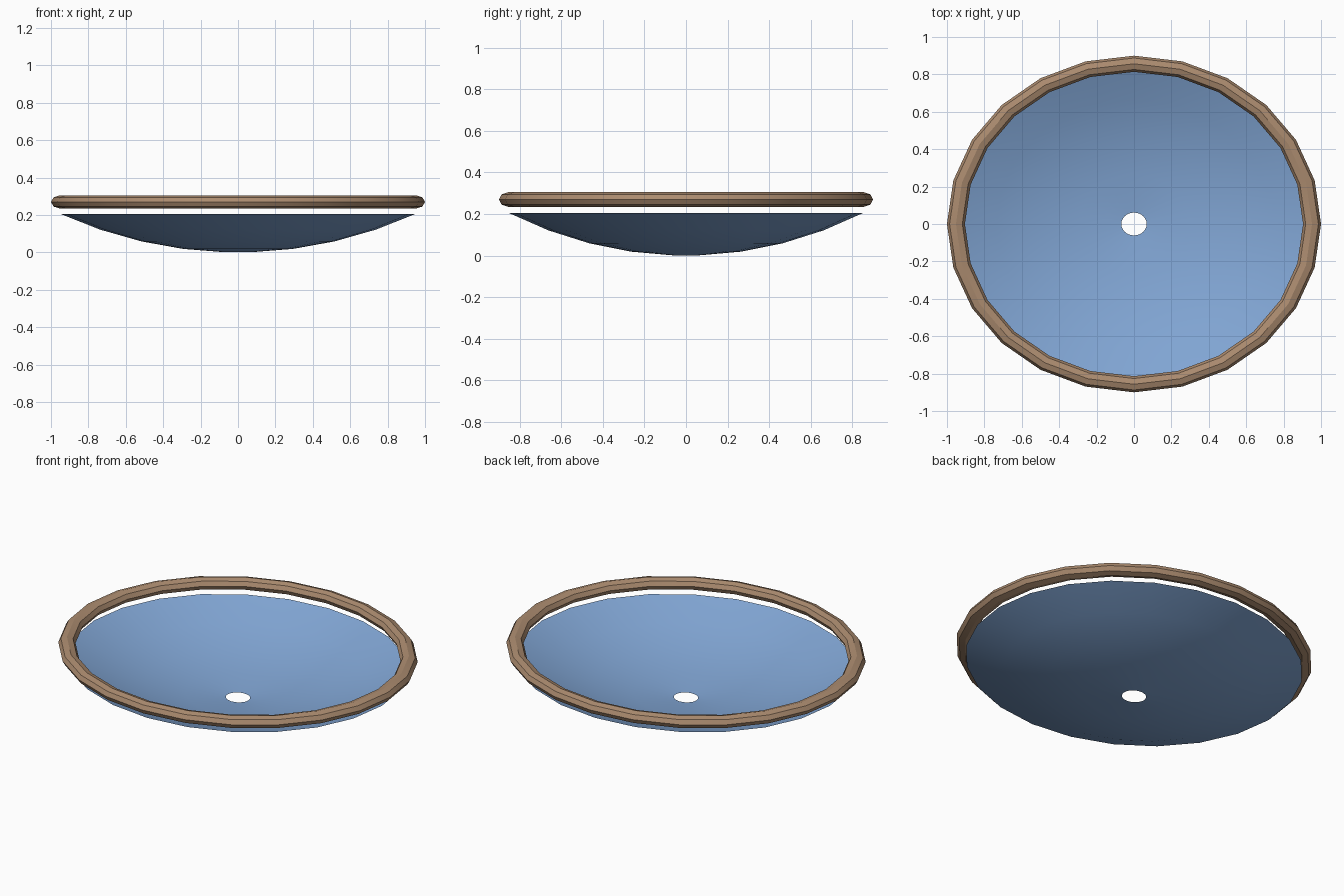
import bpy, bmesh, math

cube = bpy.data.objects.get("Cube")
if cube:
    bpy.data.objects.remove(cube, do_unlink=True)

SEGMENTS = 24
DEPTH_RATIO = 0.9  # the dish is slightly oval


def material(name, rgb):
    mat = bpy.data.materials.new(name)
    mat.use_nodes = True
    mat.diffuse_color = (*rgb, 1)
    mat.node_tree.nodes["Principled BSDF"].inputs["Base Color"].default_value = (*rgb, 1)
    return mat


def lathe(name, profile, mat, closed=False):
    """Sweep an (radius, z) profile around an oval."""
    bm = bmesh.new()
    rings = []
    for r, z in profile:
        angles = [2 * math.pi * i / SEGMENTS for i in range(SEGMENTS)]
        rings.append([bm.verts.new((r * math.cos(a), DEPTH_RATIO * r * math.sin(a), z))
                      for a in angles])
    pairs = list(zip(rings, rings[1:]))
    if closed:
        pairs.append((rings[-1], rings[0]))
    for lower, upper in pairs:
        for i in range(SEGMENTS):
            j = (i + 1) % SEGMENTS
            bm.faces.new((lower[i], lower[j], upper[j], upper[i]))
    mesh = bpy.data.meshes.new(name)
    bm.to_mesh(mesh)
    bm.free()
    mesh.materials.append(mat)
    obj = bpy.data.objects.new(name, mesh)
    bpy.context.collection.objects.link(obj)
    bpy.ops.object.select_all(action="DESELECT")
    obj.select_set(True)
    bpy.context.view_layer.objects.active = obj
    bpy.ops.object.shade_smooth_by_angle(angle=math.radians(30))
    return obj


blue = material("soft blue", (0.22, 0.38, 0.66))
tan = material("tan wood", (0.41, 0.26, 0.16))

# Shallow open bowl: a spherical cap with a small hole at the bottom
CAP_RADIUS = 2.29
cap_angles = [math.radians(1.7 + 5.68 * i) for i in range(5)]
bowl_profile = [(CAP_RADIUS * math.sin(a), CAP_RADIUS * (1 - math.cos(a)))
                for a in reversed(cap_angles)]
lathe("bowl", bowl_profile, blue)

# Eight-sided rim floating just above the bowl edge
rim_profile = [(0.952 + 0.048 * math.cos(i * math.pi / 4),
                0.27 + 0.035 * math.sin(i * math.pi / 4)) for i in range(8)]
lathe("rim", rim_profile, tan, closed=True)
